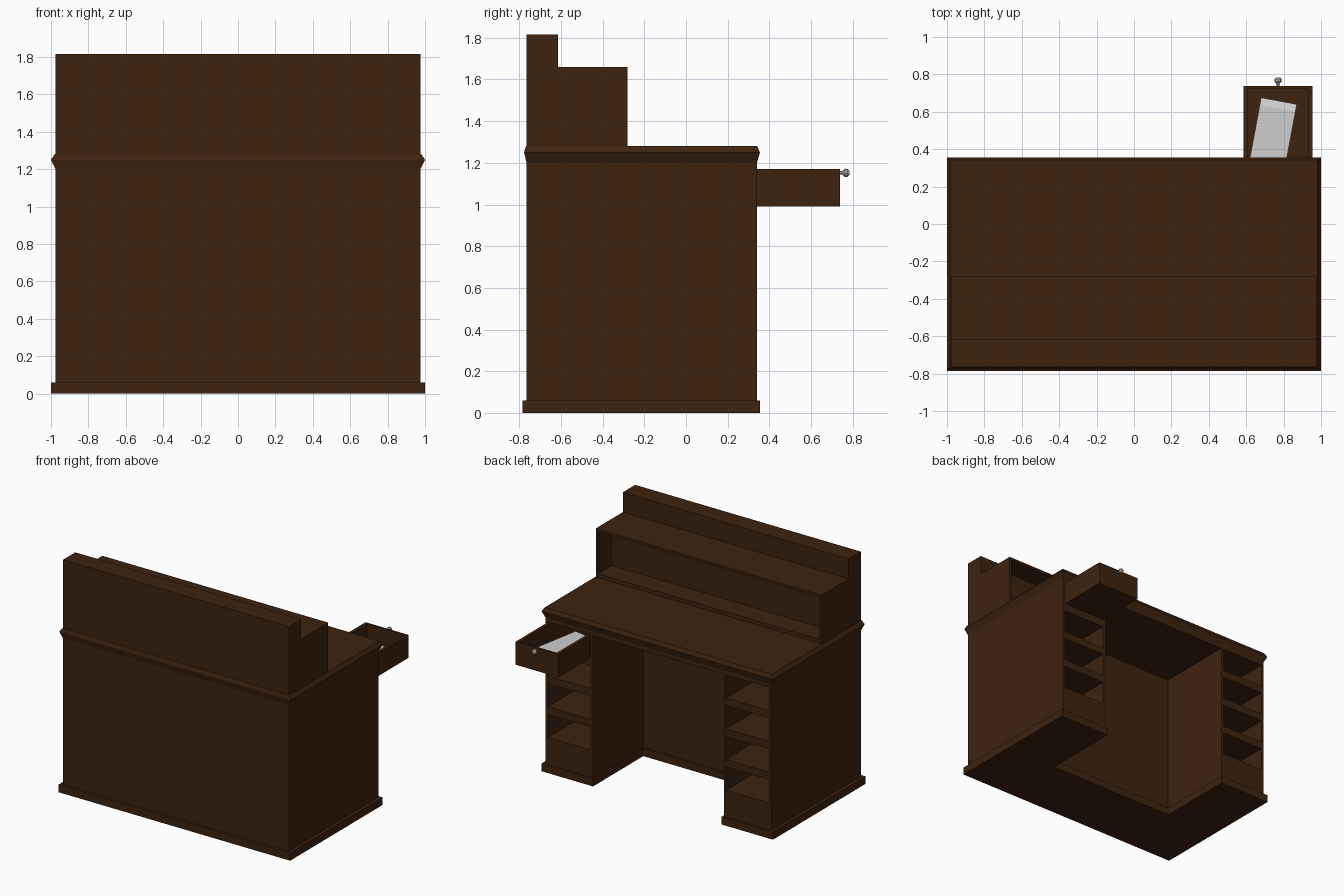
import bpy, bmesh, math
from mathutils import Matrix, Vector

cube = bpy.data.objects.get("Cube")
if cube:
    bpy.data.objects.remove(cube, do_unlink=True)


def material(name, rgb, metallic=0.0):
    m = bpy.data.materials.new(name)
    m.use_nodes = True
    m.diffuse_color = (*rgb, 1)
    bsdf = m.node_tree.nodes["Principled BSDF"]
    bsdf.inputs["Base Color"].default_value = (*rgb, 1)
    bsdf.inputs["Roughness"].default_value = 0.6
    return m


WOOD = material("dark brown wood", (0.048, 0.017, 0.0050))
PAPER = material("white paper", (0.62, 0.62, 0.62))
METAL = material("grey metal", (0.50, 0.50, 0.50))


def finish(name, bm, mat):
    bmesh.ops.recalc_face_normals(bm, faces=bm.faces)
    me = bpy.data.meshes.new(name)
    bm.to_mesh(me)
    bm.free()
    me.materials.append(mat)
    ob = bpy.data.objects.new(name, me)
    bpy.context.collection.objects.link(ob)
    return ob


def add_box(bm, x, y, z):
    """Add a box given as three (low, high) ranges."""
    size = [r[1] - r[0] for r in (x, y, z)]
    mid = [(r[0] + r[1]) / 2 for r in (x, y, z)]
    bmesh.ops.create_cube(bm, size=1, matrix=Matrix.Translation(mid) @ Matrix.Diagonal((*size, 1)))


def boxes(name, *ranges, mat=WOOD):
    bm = bmesh.new()
    for r in ranges:
        add_box(bm, *r)
    return finish(name, bm, mat)


def prism(name, outline, axis, low, high, mat=WOOD):
    """Extrude a 2D outline along x or z."""
    bm = bmesh.new()
    pts = [(low, a, b) if axis == "x" else (a, b, low) for a, b in outline]
    face = bm.faces.new([bm.verts.new(p) for p in pts])
    move = Vector((high - low, 0, 0)) if axis == "x" else Vector((0, 0, high - low))
    ext = bmesh.ops.extrude_face_region(bm, geom=[face])
    bmesh.ops.translate(bm, vec=move, verts=[v for v in ext["geom"] if isinstance(v, bmesh.types.BMVert)])
    return finish(name, bm, mat)


BACK, FRONT, KNEE = -0.765, 0.34, -0.28    # depth of rear panel, openings, kneehole
OUT, INN, T = 0.975, 0.565, 0.02           # pedestal sides and panel thickness

# Plinth with the kneehole cut out of its footprint
prism("plinth", [(-1, -0.785), (1, -0.785), (1, 0.355), (0.555, 0.355), (0.555, -0.265),
                 (-0.555, -0.265), (-0.555, 0.355), (-1, 0.355)], "z", 0, 0.06)

# Rear body and the panel under the desktop
boxes("rear_body", ((-OUT, OUT), (BACK, KNEE), (0.06, 1.2)))
boxes("under_top", ((-OUT, OUT), (KNEE, FRONT), (1.17, 1.2)))

# Pedestals with open compartments
for side, s in (("left", 1), ("right", -1)):
    def span(a, b):
        return tuple(sorted((s * a, s * b)))
    y = (KNEE, FRONT)
    boxes(side + "_pedestal_sides", (span(OUT - T, OUT), y, (0.06, 1.17)),
          (span(INN, INN + T), y, (0.06, 1.17)))
    boxes(side + "_pedestal_shelves",
          *[(span(INN + T, OUT - T), y, z)
            for z in ((0.06, 0.27), (0.45, 0.51), (0.69, 0.75), (0.93, 0.99))])

# Desktop with a pointed edge moulding
bm = bmesh.new()
rings = []
for z, x, y0, y1 in ((1.2, 0.975, -0.765, 0.34), (1.25, 1.0, -0.777, 0.355), (1.28, 0.98, -0.768, 0.342)):
    rings.append([bm.verts.new(p) for p in ((-x, y0, z), (x, y0, z), (x, y1, z), (-x, y1, z))])
for lo, hi in zip(rings, rings[1:]):
    for i in range(4):
        j = (i + 1) % 4
        bm.faces.new((lo[i], lo[j], hi[j], hi[i]))
bm.faces.new(rings[0])
bm.faces.new(rings[-1])
finish("desktop", bm, WOOD)

# Stepped upper cabinet with a long open shelf
prism("upper_cabinet", [(BACK, 1.28), (KNEE, 1.28), (KNEE, 1.31), (-0.45, 1.31), (-0.45, 1.64),
                        (KNEE, 1.64), (KNEE, 1.66), (-0.615, 1.66), (-0.615, 1.815), (BACK, 1.815)],
      "x", -OUT, OUT)
boxes("upper_cabinet_ends", *[((min(s * OUT, s * (OUT - T)), max(s * OUT, s * (OUT - T))),
                               (-0.45, KNEE), (1.31, 1.64)) for s in (1, -1)])

# Open drawer
X0, X1, Y0, Y1, Z0, Z1 = 0.585, 0.955, 0.08, 0.738, 0.99, 1.17
W = 0.025
boxes("drawer", ((X0, X1), (Y0, Y1), (Z0, Z0 + 0.02)),
      ((X0, X0 + W), (Y0, Y1), (Z0 + 0.02, Z1)), ((X1 - W, X1), (Y0, Y1), (Z0 + 0.02, Z1)),
      ((X0 + W, X1 - W), (Y1 - 0.015, Y1), (Z0 + 0.02, Z1)),
      ((X0 + W, X1 - W), (Y0, Y0 + 0.015), (Z0 + 0.02, Z1)))

# Paper stack lying askew in the drawer, its near end sloping down
paper = prism("paper_stack", [(-0.42, 1.01), (0, 1.01), (0, 1.075), (-0.04, 1.1), (-0.42, 1.1)],
              "x", -0.097, 0.097, PAPER)
paper.location = (0.775, 0.658, 0)
paper.rotation_euler.z = math.radians(-10.5)

# Faceted drawer knob on a short stem
bm = bmesh.new()
turn = Matrix.Translation((0.77, 0.735, 1.152)) @ Matrix.Rotation(math.radians(-90), 4, "X")
profile = ((0.008, 0), (0.008, 0.014), (0.020, 0.028), (0.019, 0.040), (0.010, 0.049))
prev = None
for r, h in profile:
    ring = [bm.verts.new(turn @ Vector((r * math.cos(a * math.pi / 4), r * math.sin(a * math.pi / 4), h)))
            for a in range(8)]
    if prev:
        for i in range(8):
            bm.faces.new((prev[i], prev[(i + 1) % 8], ring[(i + 1) % 8], ring[i]))
    else:
        bm.faces.new(ring)
    prev = ring
bm.faces.new(prev)
finish("drawer_knob", bm, METAL)
